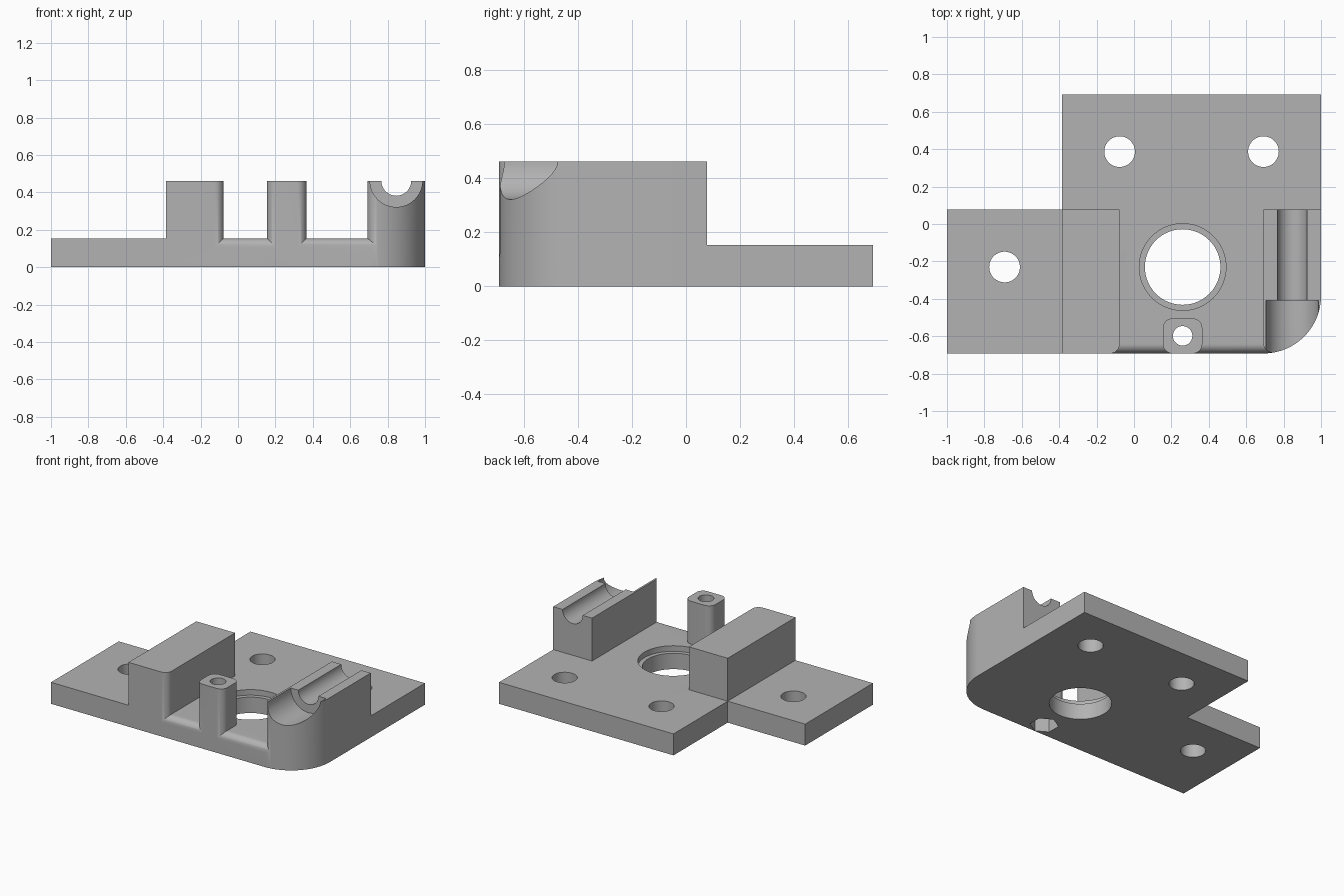
import bpy, bmesh, math

cube = bpy.data.objects.get("Cube")
if cube:
    bpy.data.objects.remove(cube, do_unlink=True)

grey = bpy.data.materials.new("plain grey")
grey.use_nodes = True
colour = (0.45, 0.45, 0.45, 1)
grey.diffuse_color = colour
grey.node_tree.nodes["Principled BSDF"].inputs["Base Color"].default_value = colour

FRONT, STEP, BACK = -0.692, 0.077, 0.692
FLOOR, TOP = 0.154, 0.462
AXES = {"x": lambda a, b, c: (c, a, b),
        "y": lambda a, b, c: (a, c, b),
        "z": lambda a, b, c: (a, b, c)}


def prism(name, points, low, high, axis="z"):
    """Extrude a 2D outline along an axis."""
    bm = bmesh.new()
    place = AXES[axis]
    face = bm.faces.new([bm.verts.new(place(a, b, low)) for a, b in points])
    ext = bmesh.ops.extrude_face_region(bm, geom=[face])
    new = [v for v in ext["geom"] if isinstance(v, bmesh.types.BMVert)]
    shift = place(0, 0, high - low)
    bmesh.ops.translate(bm, verts=new, vec=shift)
    bmesh.ops.recalc_face_normals(bm, faces=bm.faces)
    mesh = bpy.data.meshes.new(name)
    bm.to_mesh(mesh)
    bm.free()
    mesh.materials.append(grey)
    obj = bpy.data.objects.new(name, mesh)
    bpy.context.collection.objects.link(obj)
    return obj


def arc(x, y, r, start, end, steps=12):
    angles = [math.radians(start + (end - start) * i / steps) for i in range(steps + 1)]
    return [(x + r * math.cos(a), y + r * math.sin(a)) for a in angles]


def disc(x, y, r, sides=64, turn=0):
    return arc(x, y, r, turn, turn + 360, sides)[:-1]


def combine(target, tool, operation):
    """Merge or cut with a tool solid, then discard the tool."""
    mod = target.modifiers.new(operation.lower(), "BOOLEAN")
    mod.operation = operation
    mod.solver = "EXACT"
    mod.object = tool
    bpy.ops.object.select_all(action="DESELECT")
    bpy.context.view_layer.objects.active = target
    target.select_set(True)
    bpy.ops.object.modifier_apply(modifier=mod.name)
    bpy.data.objects.remove(tool, do_unlink=True)


R = 0.05
corner = arc(0.692, FRONT + 0.308, 0.308, -90, 0, 32)

# L-shaped base plate with one large rounded corner
bracket = prism("mounting_bracket",
                [(-1, FRONT)] + corner +
                [(1, BACK), (-0.385, BACK), (-0.385, STEP), (-1, STEP)], 0, FLOOR)

# Rounded front edge between the blocks
edge = arc(FRONT + R, FLOOR - R, R, 90, 180)
edge += [(-0.75, FLOOR - R), (-0.75, 0.2), (FRONT + R, 0.2)]
combine(bracket, prism("edge_cutter", edge, -0.08 - R, 0.692 + R, "x"), "DIFFERENCE")

# Right block, with its front inner corner rounded
block = prism("right_block",
              [(-0.385, FRONT)] + arc(-0.077 - R, FRONT + R, R, -90, 0) +
              [(-0.077, STEP), (-0.385, STEP)], 0, TOP)
combine(bracket, block, "UNION")

# Left block follows the large plate corner
outer = [p for p in corner if p[0] > 0.692 + R]
block = prism("left_block",
              arc(0.692 + R, FRONT + R + 0.004, R, 180, 270) + outer +
              [(1, STEP), (0.692, STEP)], 0, TOP)
# Stepped semicircular channel along its top
combine(block, prism("channel_cutter", disc(0.846, TOP, 0.08), -1, 1, "y"), "DIFFERENCE")
combine(block, prism("wide_channel_cutter", disc(0.846, TOP, 0.14), -1, -0.41, "y"), "DIFFERENCE")
combine(bracket, block, "UNION")

# Rounded screw post
post = []
for x, y, start in ((0.315, -0.555, 0), (0.205, -0.555, 90),
                    (0.205, FRONT + R, 180), (0.315, FRONT + R, 270)):
    post += arc(x, y, R, start, start + 90)
combine(bracket, prism("screw_post", post, 0, TOP), "UNION")

# Mounting holes, stepped centre bore, post hole and hexagonal nut pocket
holes = [(-0.692, -0.23, 0.082, -1), (-0.077, 0.387, 0.082, -1), (0.692, 0.387, 0.082, -1),
         (0.26, -0.23, 0.202, -1), (0.26, -0.23, 0.232, FLOOR - 0.04), (0.26, -0.598, 0.052, -1)]
for x, y, r, low in holes:
    combine(bracket, prism("hole_cutter", disc(x, y, r), low, 1), "DIFFERENCE")
combine(bracket, prism("nut_cutter", disc(0.26, -0.595, 0.094, 6, 30), -1, 0.115), "DIFFERENCE")

bpy.ops.object.select_all(action="DESELECT")
bracket.select_set(True)
bpy.context.view_layer.objects.active = bracket
bpy.ops.object.shade_smooth_by_angle(angle=math.radians(30))
